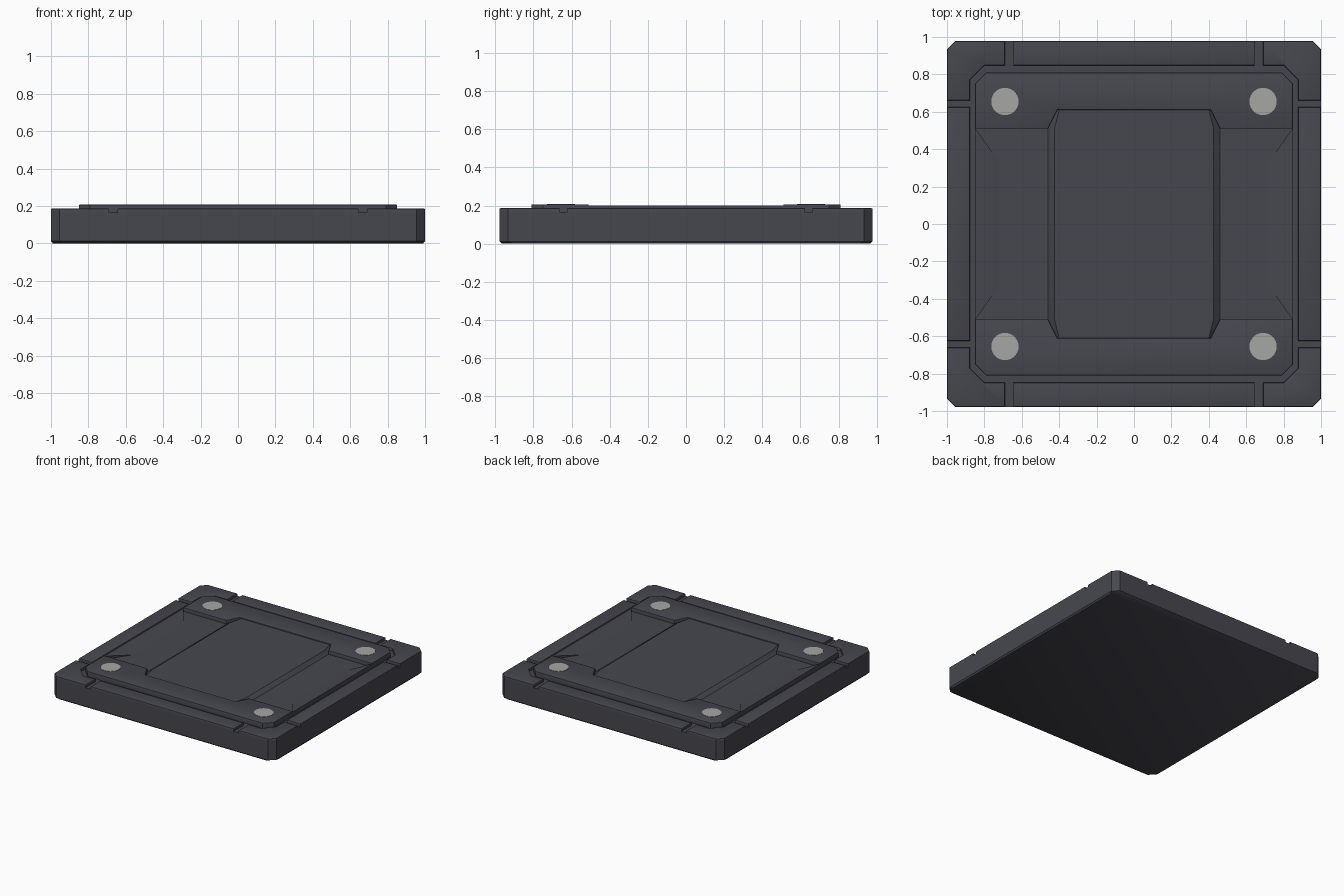
import bpy, bmesh, math

if "Cube" in bpy.data.objects:
    bpy.data.objects.remove(bpy.data.objects["Cube"])


def material(name, rgb):
    m = bpy.data.materials.new(name)
    m.diffuse_color = (*rgb, 1)
    m.use_nodes = True
    m.node_tree.nodes["Principled BSDF"].inputs["Base Color"].default_value = m.diffuse_color
    return m


DARK = material("dark slate", (0.062, 0.062, 0.078))
GREY = material("light grey", (0.38, 0.38, 0.37))


def prism(name, pts, z0, z1, mat=DARK, bevel=0.0, top=None):
    """Extrude an outline from z0 to z1; top may give a different upper outline."""
    bm = bmesh.new()
    low = [bm.verts.new((x, y, z0)) for x, y in pts]
    high = [bm.verts.new((x, y, z1)) for x, y in (top or pts)]
    bm.faces.new(low)
    bm.faces.new(high)
    n = len(pts)
    for i in range(n):
        j = (i + 1) % n
        bm.faces.new((low[i], low[j], high[j], high[i]))
    bmesh.ops.recalc_face_normals(bm, faces=bm.faces)
    if bevel:
        edges = [e for e in bm.edges if all(v.co.z > z1 - 1e-5 for v in e.verts)]
        bmesh.ops.bevel(bm, geom=edges, offset=bevel, segments=2, profile=0.5,
                        affect='EDGES', clamp_overlap=True)
    me = bpy.data.meshes.new(name)
    bm.to_mesh(me)
    bm.free()
    me.materials.append(mat)
    ob = bpy.data.objects.new(name, me)
    bpy.context.collection.objects.link(ob)
    bpy.context.view_layer.objects.active = ob
    bpy.ops.object.select_all(action='DESELECT')
    ob.select_set(True)
    bpy.ops.object.shade_smooth_by_angle(angle=math.radians(30))
    return ob


def chamfered(w, h, c):
    return [(w, -h + c), (w, h - c), (w - c, h), (-w + c, h),
            (-w, h - c), (-w, -h + c), (-w + c, -h), (w - c, -h)]


def flip(pts, sx, sy):
    return [(x * sx, y * sy) for x, y in pts]


# Base slab: slightly tucked-in underside, then straight walls up to the grooves
prism("base_underside", chamfered(0.99, 0.965, 0.06), 0, 0.012, top=chamfered(1, 0.978, 0.045))
prism("base_slab", chamfered(1, 0.978, 0.045), 0.012, 0.165)

# Raised rim: four corner blocks and four bars separated by grooves
corner = [(1, 0.66), (1, 0.933), (0.955, 0.978), (0.69, 0.978), (0.69, 0.848),
          (0.80, 0.848), (0.878, 0.77), (0.878, 0.66)]
for sx in (-1, 1):
    for sy in (-1, 1):
        prism("rim_corner", flip(corner, sx, sy), 0.165, 0.187, bevel=0.007)
for s in (-1, 1):
    prism("rim_bar_end", flip([(-0.645, 0.848), (0.645, 0.848), (0.645, 0.978), (-0.645, 0.978)], 1, s),
          0.165, 0.187, bevel=0.007)
    prism("rim_bar_side", flip([(0.878, -0.625), (1, -0.625), (1, 0.625), (0.878, 0.625)], s, 1),
          0.165, 0.187, bevel=0.007)

# Inset plate whose top is the floor of the side wells
prism("plate_floor", chamfered(0.85, 0.81, 0.06), 0.16, 0.176)

# Raised end panels, notched for the centre panel
end = [(-0.85, 0.51), (-0.85, 0.75), (-0.79, 0.81), (0.79, 0.81), (0.85, 0.75),
       (0.85, 0.51), (0.46, 0.51), (0.41, 0.61), (-0.41, 0.61), (-0.46, 0.51)]
for s in (-1, 1):
    prism("end_panel", flip(end, 1, s), 0.176, 0.207, bevel=0.005)

# Centre panel with sloped sides
prism("centre_panel",
      [(0.46, -0.51), (0.46, 0.51), (0.41, 0.61), (-0.41, 0.61),
       (-0.46, 0.51), (-0.46, -0.51), (-0.41, -0.61), (0.41, -0.61)], 0.176, 0.199,
      top=[(0.425, -0.51), (0.425, 0.51), (0.40, 0.61), (-0.40, 0.61),
           (-0.425, 0.51), (-0.425, -0.51), (-0.40, -0.61), (0.40, -0.61)])

# Sloping side ramps of the wells
for s in (-1, 1):
    prism("side_ramp", flip([(0.72, -0.33), (0.85, -0.51), (0.85, 0.51), (0.72, 0.33)], s, 1),
          0.176, 0.2, top=flip([(0.84, -0.50), (0.85, -0.51), (0.85, 0.51), (0.84, 0.50)], s, 1))

# Light discs on the end panels
for sx in (-1, 1):
    for sy in (-1, 1):
        disc = [(sx * 0.69 + 0.073 * math.cos(a * math.pi / 16),
                 sy * 0.655 + 0.073 * math.sin(a * math.pi / 16)) for a in range(32)]
        prism("light_disc", disc, 0.203, 0.209, mat=GREY)
